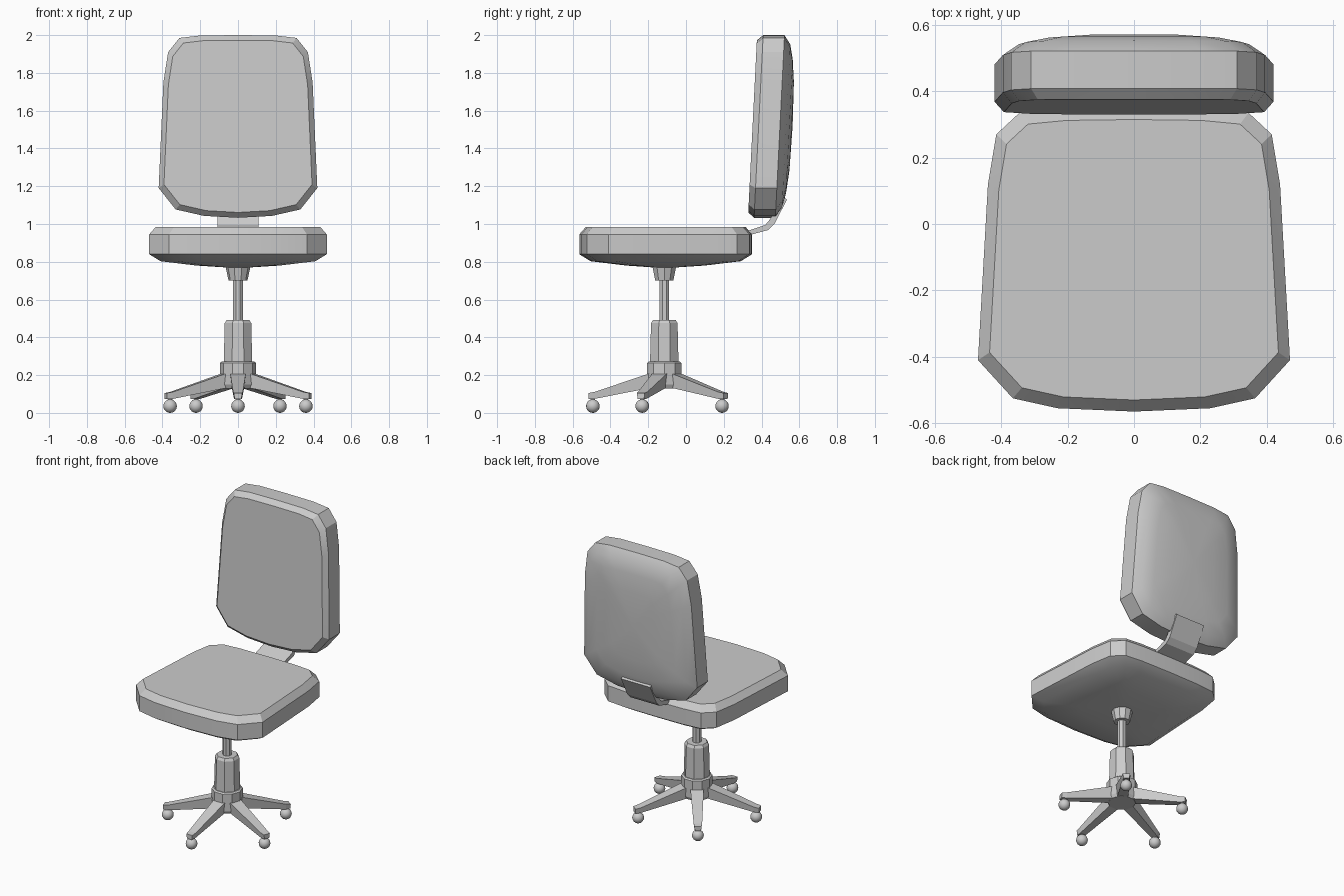
import bpy, bmesh, math
from mathutils import Vector, Matrix

if "Cube" in bpy.data.objects:
    bpy.data.objects.remove(bpy.data.objects["Cube"])

CY = -0.115  # y of the swivel column


def finish(bm, name, angle=25):
    bmesh.ops.recalc_face_normals(bm, faces=bm.faces)
    me = bpy.data.meshes.new(name)
    bm.to_mesh(me)
    bm.free()
    ob = bpy.data.objects.new(name, me)
    bpy.context.collection.objects.link(ob)
    if angle:
        bpy.ops.object.select_all(action='DESELECT')
        ob.select_set(True)
        bpy.context.view_layer.objects.active = ob
        bpy.ops.object.shade_smooth_by_angle(angle=math.radians(angle))
    return ob


def loft(name, rings, tip=None, angle=25):
    """Skin closed rings; the first is capped flat, the last by a cap or a tip."""
    bm = bmesh.new()
    loops = [[bm.verts.new(p) for p in r] for r in rings]
    n = len(loops[0])
    for a, b in zip(loops, loops[1:]):
        for i in range(n):
            j = (i + 1) % n
            bm.faces.new((a[i], a[j], b[j], b[i]))
    bm.faces.new(loops[0])
    if tip:
        t = bm.verts.new(tip)
        for i in range(n):
            bm.faces.new((loops[-1][i], loops[-1][(i + 1) % n], t))
    else:
        bm.faces.new(loops[-1])
    return finish(bm, name, angle)


def mirrored(half):
    """Half outline from centre to centre -> full closed outline."""
    return half + [(-x, y) for x, y in half[-2:0:-1]]


def inset(outline, centre, size, d):
    """Shrink the outline towards its centre by about d."""
    return [(x * (1 - d / size[0]), centre + (y - centre) * (1 - d / size[1]))
            for x, y in outline]


def turned(name, profile, sides):
    """Column part from (radius, z) pairs."""
    rings = [[(r * math.sin(math.tau * (i + .5) / sides),
               CY + r * math.cos(math.tau * (i + .5) / sides), z)
              for i in range(sides)] for r, z in profile]
    return loft(name, rings, angle=0)


# Seat cushion
seat = mirrored([(0, -.565), (.23, -.555), (.365, -.525), (.47, -.41), (.44, .12),
                 (.415, .27), (.345, .335), (.22, .347), (0, .35)])
rings = [[(x, y, z) for x, y in inset(seat, -.11, (.47, .457), d)]
         for d, z in [(.035, .985), (0, .945), (0, .84), (.06, .803), (.25, .78)]]
loft("seat", rings, (0, -.115, .766))

# Backrest cushion, leaning slightly back
back = mirrored([(0, 1.033), (.18, 1.043), (.33, 1.077), (.42, 1.19), (.395, 1.75),
                 (.37, 1.91), (.31, 1.985), (.2, 1.998), (0, 2.0)])


def lean(y, z):
    return .33 + y + .05 * (z - 1.07)


rings = []
for d, depth in [(.028, 0), (0, .032), (0, .145), (.05, .178), (.13, .195), (.25, .207)]:
    rings.append([(x, lean(depth, z), z)
                  for x, z in inset(back, 1.52, (.42, .483), d)])
loft("backrest", rings, (0, lean(.212, 1.52), 1.52))

# Bracket joining the seat to the backrest
side = [(.17, .94), (.33, .94), (.435, .968), (.468, 1.0), (.535, 1.13),
        (.51, 1.145), (.445, 1.025), (.42, .995), (.33, .965), (.17, .965)]
loft("back_bracket", [[(x, y, z) for y, z in side] for x in (-.108, .108)], angle=0)

# Column
turned("seat_socket", [(.05, .70), (.066, .775)], 10)
turned("gas_rod", [(.028, .47), (.028, .72)], 8)
turned("column_sleeve", [(.082, .25), (.076, .475), (.065, .492)], 8)
turned("hub", [(.085, .13), (.095, .15), (.095, .265), (.085, .272)], 10)

# Five legs with ball casters
for k in range(5):
    turn = Matrix.Translation((0, CY, 0)) @ Matrix.Rotation(math.tau * k / 5, 4, 'Z')
    sections = [(.06, .042, .135, .215), (.37, .026, .074, .111), (.402, .022, .074, .105)]
    rings = []
    for r, w, lo, hi in sections:
        rings.append([turn @ Vector(p) for p in
                      [(-w * .8, -r, lo), (w * .8, -r, lo), (w, -r, hi), (-w, -r, hi)]])
    loft(f"leg_{k + 1}", rings, angle=0)

    bm = bmesh.new()
    bmesh.ops.create_uvsphere(bm, u_segments=16, v_segments=10, radius=.036,
                              matrix=turn @ Matrix.Translation((0, -.378, .036)))
    bmesh.ops.create_cone(bm, cap_ends=True, segments=8, radius1=.012, radius2=.012, depth=.04,
                          matrix=turn @ Matrix.Translation((0, -.378, .075)))
    finish(bm, f"caster_{k + 1}", 40)
